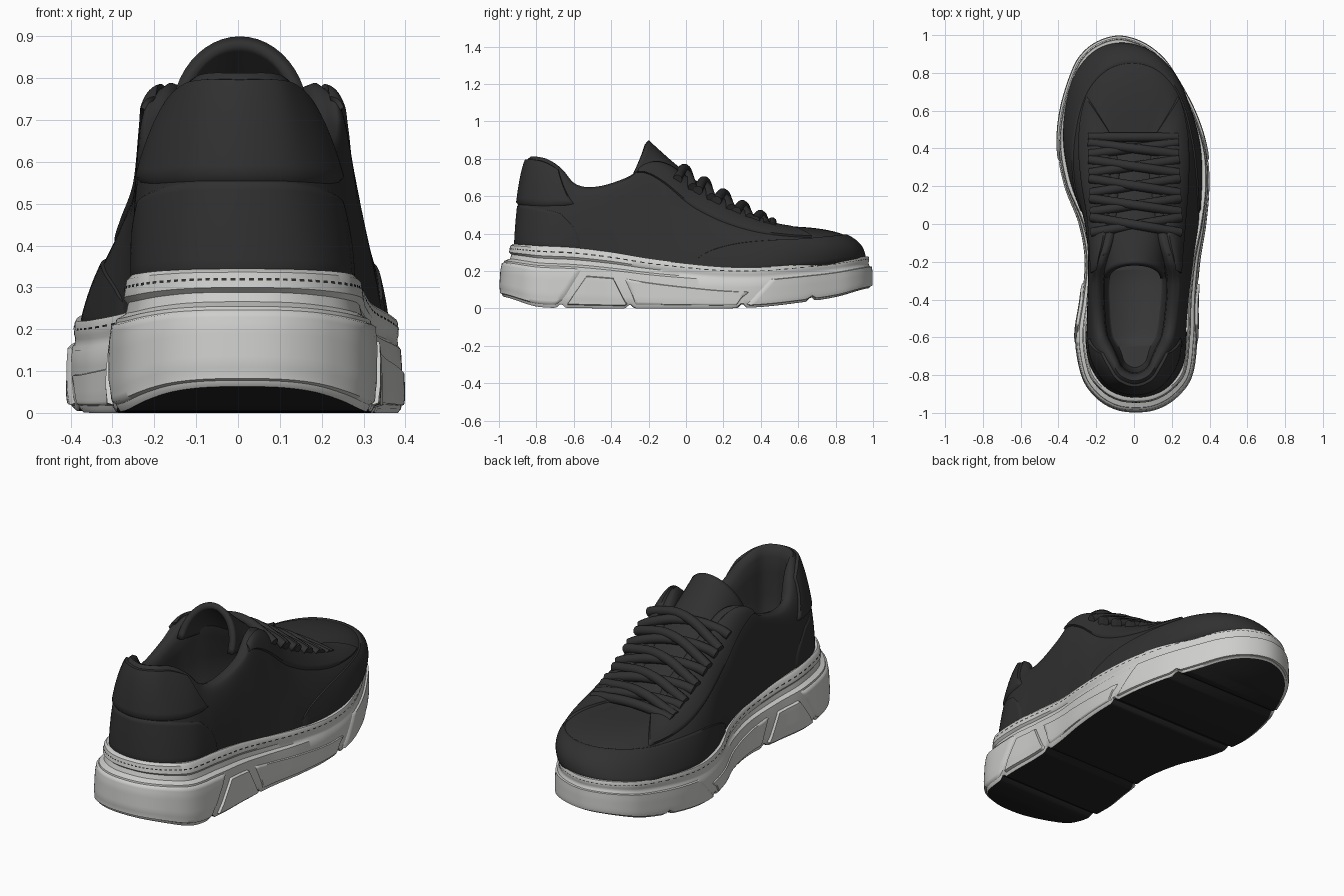
import bpy, bmesh, math
from mathutils import Vector

if "Cube" in bpy.data.objects:
    bpy.data.objects.remove(bpy.data.objects["Cube"], do_unlink=True)


def material(name, r, g, b):
    m = bpy.data.materials.new(name)
    m.use_nodes = True
    m.diffuse_color = (r, g, b, 1)
    bsdf = m.node_tree.nodes["Principled BSDF"]
    bsdf.inputs["Base Color"].default_value = (r, g, b, 1)
    bsdf.inputs["Roughness"].default_value = .7
    return m


BLACK = material("charcoal leather", 0.03, 0.03, 0.03)
INSOLE = material("insole grey", 0.042, 0.042, 0.042)
RUBBER = material("pale grey rubber", 0.62, 0.62, 0.605)
TREAD = material("black tread rubber", 0.016, 0.016, 0.016)


# --- helpers -------------------------------------------------------------
def spline(keys, t, closed=False):
    """Catmull-Rom through tuples, one unit of t per key."""
    n = len(keys)
    i = math.floor(t) if closed else max(0, min(n - 2, math.floor(t)))
    f = t - i
    pick = (lambda k: keys[k % n]) if closed else (lambda k: keys[max(0, min(n - 1, k))])
    rows = zip(pick(i - 1), pick(i), pick(i + 1), pick(i + 2))
    return [b + f * (c - a + f * (2 * a - 5 * b + 4 * c - d + f * (3 * (b - c) + d - a))) / 2
            for a, b, c, d in rows]


def along(values):
    """Smooth function of y from evenly spaced values, heel to toe."""
    keys = [(v,) for v in values]
    return lambda y: spline(keys, (max(-1, min(1, y)) + 1) * 5)[0]


def mirrored(half, flips):
    back = [tuple(-c if i in flips else c for i, c in enumerate(p)) for p in half[-2:0:-1]]
    return half + back


def make(name, rows, mats, closed=False, cap=None, angle=50):
    """Skin a grid of points; cap joins mirrored points of one end row."""
    bm = bmesh.new()
    grid = [[bm.verts.new(p) for p in row] for row in rows]
    n = len(grid[0])
    for r, s in zip(grid, grid[1:]):
        for i in range(n if closed else n - 1):
            j = (i + 1) % n
            bm.faces.new((r[i], r[j], s[j], s[i]))
    if cap is not None:
        r = grid[cap]
        for i in range(n // 2):
            quad = dict.fromkeys((r[i], r[i + 1], r[(n - i - 1) % n], r[(n - i) % n]))
            bm.faces.new(list(quad)).material_index = 1
    bmesh.ops.recalc_face_normals(bm, faces=bm.faces)
    me = bpy.data.meshes.new(name)
    bm.to_mesh(me)
    bm.free()
    for m in mats:
        me.materials.append(m)
    me.shade_smooth()
    me.set_sharp_from_angle(angle=math.radians(angle))
    ob = bpy.data.objects.new(name, me)
    bpy.context.collection.objects.link(ob)
    return ob


def lifted(surf, t, v, h):
    e = 0.01
    across = surf(t + e, v) - surf(t - e, v)
    up = surf(t, min(1, v + e)) - surf(t, max(0, v - e))
    return surf(t, v) + up.cross(across).normalized() * h


def overlay(name, surf, start, end, low, high, thick, mat, nu=60, nv=12):
    """Raised panel that follows a surface; its border sinks in."""
    def steps(n, e):
        return [0] + [e + (1 - 2 * e) * i / n for i in range(n + 1)] + [1]
    us, qs = steps(nu, 0.012), steps(nv, 0.05)
    rows = []
    for q in qs:
        row = []
        for u in us:
            a, b, c, d = start(q), end(q), low(u), high(u)
            h = -0.004 if u in (0, 1) or q in (0, 1) else thick
            row.append(lifted(surf, a + (b - a) * u, c + (d - c) * q, h))
        rows.append(row)
    make(name, rows, [mat], angle=60)


# --- sole ----------------------------------------------------------------
centre = along([.01, .015, .012, .027, .045, .045, .015, -.01, -.035, -.06, -.08])
rim_z = along([.345, .335, .325, .3, .265, .24, .222, .22, .235, .255, .28])
ground = along([.065, .01, .003, 0, 0, 0, 0, .008, .03, .06, .11])
half_sole = [(0, .988), (.11, .96), (.2, .895), (.265, .8), (.35, .6), (.39, .4),
             (.378, .2), (.332, 0), (.3, -.2), (.303, -.4), (.315, -.6), (.285, -.8),
             (.21, -.91), (.11, -.972), (0, -.988)]
SOLE = mirrored(half_sole, (0,))
PROFILE = [(0, .014), (.04, .004), (.2, 0), (.5, .004), (.68, .012), (.72, .034),
           (.8, .04), (.84, .03), (.97, .036), (1, .046)]
GROOVES = (-.67, -.3, .3, .67)


def sole_edge(t):
    w, y = spline(SOLE, t, True)
    return Vector((w + centre(y), y, 0))


def sole(t, f):
    p = sole_edge(t)
    d = sole_edge(t + .02) - sole_edge(t - .02)
    inward = Vector((d.y, -d.x, 0)).normalized()
    for (f0, i0), (f1, i1) in zip(PROFILE, PROFILE[1:]):
        if f <= f1:
            inset = i0 + (i1 - i0) * (f - f0) / (f1 - f0)
            break
    # the stepped rim is deep at the heel and fades towards the toe
    depth = .3 + .7 * max(0, min(1, (.2 - p.y) / .8)) + 2 * max(0, -p.y - .8)
    notch = sum(max(0, .025 - abs(p.y - g)) for g in GROOVES) * (1 - f) ** 4
    lo, hi = ground(p.y), rim_z(p.y)
    q = p + inward * inset * (depth if f > .1 else .8)
    return Vector((q.x, q.y, lo + notch + f * (hi - lo)))


def t_at(y):
    a, b = 0, len(half_sole) - 1
    for _ in range(30):
        m = (a + b) / 2
        a, b = (m, b) if spline(SOLE, m, True)[1] > y else (a, m)
    return a


COLS = 400
FULL = len(SOLE)
ts = [FULL * i / COLS for i in range(COLS)]
rows = [[sole(t, f) for t in ts] for f, _ in PROFILE]
# top ledge running in under the upper
rows.append([Vector((centre(p.y) + (p.x - centre(p.y)) * .85, p.y * .92, p.z - .005)) for p in rows[-1]])
make("midsole", rows, [RUBBER, TREAD], True, cap=0, angle=40)


def slant(y0, y1):
    return lambda q: t_at(y0 + (y1 - y0) * q)


def flat(v):
    return lambda u: v


toe, heel = slant(.31, .45), slant(-.67, -.55)
overlay("toe_block", sole, lambda q: -toe(q), toe, flat(.04), flat(.7), .01, RUBBER, 110)
overlay("heel_block", sole, heel, lambda q: FULL - heel(q), flat(.04), flat(.66), .01, RUBBER, 90)
for side, tag in ((1, "left"), (-1, "right")):
    def flip(fn):
        return lambda q: side * fn(q)
    overlay(tag + "_arch_wedge", sole, flip(slant(-.64, -.53)), flip(slant(-.31, -.39)),
            flat(.04), flat(.55), .014, RUBBER, 24)
    overlay(tag + "_arch_panel", sole, flip(slant(-.27, -.33)), flip(slant(.27, .34)),
            flat(.07), lambda u: .56 - .16 * u, .006, RUBBER, 30)

# stitching round the rim
bm = bmesh.new()
for i in range(130):
    t = FULL * i / 130
    ends = [lifted(sole, t + s * .06, f, .002) for s, f in ((-1, .9), (1, .9), (1, .92), (-1, .92))]
    bm.faces.new([bm.verts.new(p) for p in ends])
me = bpy.data.meshes.new("rim_stitching")
bm.to_mesh(me)
bm.free()
me.materials.append(BLACK)
bpy.context.collection.objects.link(bpy.data.objects.new("rim_stitching", me))

# --- upper: base half width, base y, edge half width, y, z, and doming ----
half_upper = [(0, .955, 0, .47, .44, .92), (.14, .915, .05, .47, .44, .92), (.25, .8, .09, .46, .44, .9),
              (.315, .65, .115, .42, .455, .8), (.355, .45, .12, .32, .51, .65),
              (.347, .25, .13, .18, .59, .6), (.308, .05, .145, .03, .68, .68),
              (.278, -.12, .17, -.1, .765, .88), (.268, -.25, .2, -.2, .77, .92),
              (.264, -.36, .222, -.31, .695, .9), (.263, -.5, .215, -.47, .645, .8),
              (.262, -.62, .2, -.585, .655, .65), (.245, -.74, .168, -.67, .735, .5),
              (.185, -.84, .125, -.75, .785, .45), (.105, -.895, .08, -.815, .8, .45),
              (0, -.915, 0, -.845, .8, .45)]
UPPER = mirrored(half_upper, (0, 2))
TURN = len(UPPER)


def upper(t, v):
    bw, by, ew, ey, ez, dome = spline(UPPER, t, True)
    a = max(0, min(1, v)) * math.pi / 2
    run = dome * (1 - max(0, math.cos(a)) ** .7) + (1 - dome) * v
    rise = dome * math.sin(a) ** .7 + (1 - dome) * v
    bz, mid = rim_z(by) - .02, centre(by)
    # the section straightens over the centre line as it rises
    mid += (centre(ey) * .25 - mid) * math.sin(rise * math.pi / 2)
    return Vector((mid + bw + (ew - bw) * run, by + (ey - by) * run, bz + (ez - bz) * rise))


def lining(t, inset, drop):
    p = upper(t, 1)
    y = max(-.6, min(.3, p.y))
    d = Vector((.01 - p.x, y - p.y, 0))
    q = p + d.normalized() * min(inset, d.length * .7)
    q.z = p.z + (.4 - p.z) * drop
    return q


ts = [TURN * i / 240 for i in range(240)]
rows = [[upper(t, i / 24) for t in ts] for i in range(25)]
for inset, drop in ((.015, -.03), (.035, -.01), (.052, .1), (.058, .3), (.055, .6), (.075, .95), (.085, 1)):
    rows.append([lining(t, inset, drop) for t in ts])
make("upper", rows, [BLACK, INSOLE], True, cap=-1, angle=60)

overlay("toe_guard", upper, flat(-6), flat(6), flat(0),
        lambda u: .03 + .45 * (1 - abs(2 * u - 1) ** 3), .007, BLACK, 90)
overlay("heel_panel", upper, lambda q: 10.5 + q * q, lambda q: TURN - 10.5 - q * q,
        flat(0), flat(.36), .005, BLACK)
overlay("heel_tab", upper, lambda q: 10.9 + 1.2 * q, lambda q: TURN - 10.9 - 1.2 * q,
        lambda u: .35 + .2 * (2 * u - 1) ** 4, flat(1), .012, BLACK)
overlay("left_eyestay", upper, flat(2.4), flat(8.4), lambda u: .45 + .35 * u ** 4, flat(1), .01, BLACK)
overlay("right_eyestay", upper, flat(-8.4), flat(-2.4), lambda u: .45 + .35 * (1 - u) ** 4, flat(1), .01, BLACK)

# --- tongue: y, z, half width, side drop ----------------------------------
TONGUE = [(.5, .43, .1, .03), (.3, .525, .125, .04), (.1, .65, .135, .05),
          (-.06, .775, .15, .1), (-.2, .9, .165, .2)]


def tongue(s, a):
    y, z, w, d = spline(TONGUE, s)
    fall = d * (1 - math.cos(a))
    return Vector((centre(y) * .1 + w * math.sin(a), y - .45 * fall, z - fall))


rows = [[tongue(i / 6, math.pi * (j / 24 - .5)) for j in range(25)] for i in range(25)]
ob = make("tongue", rows, [BLACK])
thick = ob.modifiers.new("padding", "SOLIDIFY")
thick.thickness = .03
thick.offset = -1 if ob.data.polygons[300].normal.z > 0 else 1

# --- laces ------------------------------------------------------------------
laces = bpy.data.curves.new("laces", "CURVE")
laces.dimensions = "3D"
laces.bevel_depth = .025
laces.bevel_resolution = 3
laces.resolution_u = 6
laces.use_fill_caps = True
laces.materials.append(BLACK)


def lace(y0, y1, side, lift):
    sp = laces.splines.new("BEZIER")
    spots = (-.235, -.19, 0, .19, .235)
    sp.bezier_points.add(len(spots) - 1)
    for bp, w in zip(sp.bezier_points, spots):
        y = y0 + (y1 - y0) * (w / .47 + .5)
        z = spline(TONGUE, min(4, (.5 - y) * 5))[1] + .02 - (1.2 - 1.5 * y) * w * w
        bp.co = (centre(y) * .25 + side * w, y, z + (0 if w else lift))
        bp.handle_left_type = bp.handle_right_type = "AUTO"


ROWS = [.46, .37, .27, .165, .065, -.045]
lace(ROWS[0], ROWS[0], 1, 0)
for y0, y1 in zip(ROWS, ROWS[1:]):
    lace(y0 - .03, y1, 1, .012)
    lace(y0 - .03, y1, -1, -.008)
bpy.context.collection.objects.link(bpy.data.objects.new("laces", laces))
